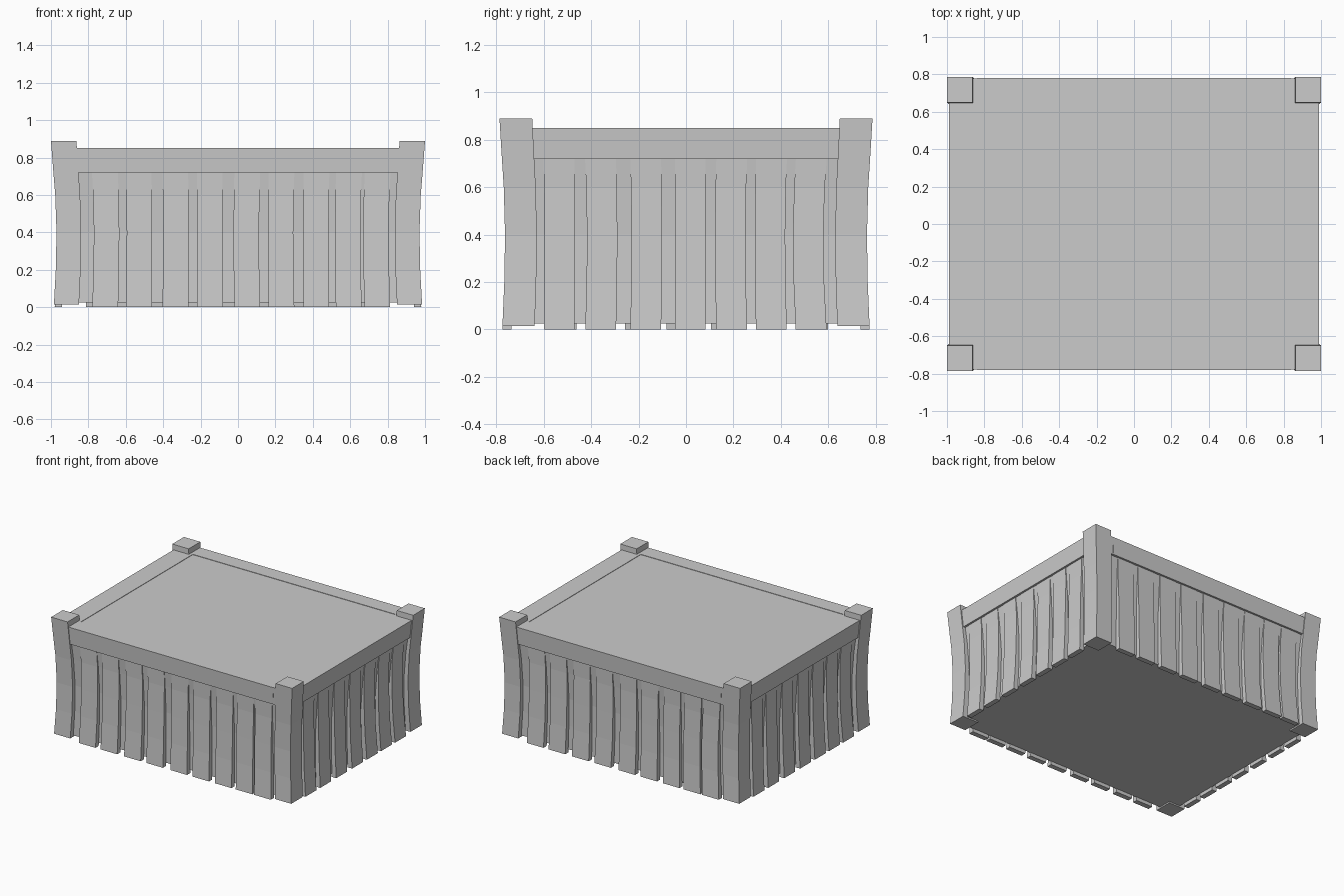
import bpy, random

if "Cube" in bpy.data.objects:
    bpy.data.objects.remove(bpy.data.objects["Cube"])
random.seed(4)

# Height profile: the whole crate pinches in at the middle and flares at the top
PINCH = [(0, 1.0), (.2, .989), (.4, .985), (.6, .992), (.72, 1.002), (.85, 1.012), (.9, 1.016)]


def lerp(table, z):
    for (a, va), (b, vb) in zip(table, table[1:]):
        if z <= b:
            return va + (vb - va) * (z - a) / (b - a)
    return table[-1][1]


def column(name, levels):
    """Stacked rectangles (z, x0, x1, y0, y1) skinned into a closed solid."""
    verts, faces = [], []
    for z, x0, x1, y0, y1 in levels:
        p = lerp(PINCH, z)
        verts += [(x * p, y * p, z) for x, y in ((x0, y0), (x1, y0), (x1, y1), (x0, y1))]
    for i in range(len(levels) - 1):
        a = 4 * i
        for j in range(4):
            k = (j + 1) % 4
            faces.append((a + j, a + k, a + 4 + k, a + 4 + j))
    n = len(verts)
    faces += [(3, 2, 1, 0), (n - 4, n - 3, n - 2, n - 1)]
    me = bpy.data.meshes.new(name)
    me.from_pydata(verts, [], faces)
    ob = bpy.data.objects.new(name, me)
    bpy.context.collection.objects.link(ob)
    return ob


# Surface positions of the x walls by height; y walls sit .206 further in
INNER = [(0, .945), (.4, .95), (.6, .957), (.74, .961)]
OUTER = [(0, .98), (.4, .976), (.6, .967), (.74, .962)]
Y_IN = .206
ZS = (.2, .4, .6, .74)

# Inner body behind the planks, with a raised floor
column("inner_body", [(z, -lerp(INNER, z), lerp(INNER, z), -lerp(INNER, z) + Y_IN, lerp(INNER, z) - Y_IN)
                      for z in (.025,) + ZS])

# Lid panel inside the rim
column("lid_panel", [(.74, -.84, .84, -.67, .67), (.847, -.84, .84, -.67, .67)])

# Corner posts
for sx in (-1, 1):
    for sy in (-1, 1):
        xs = sorted((sx * .851, sx * .985))
        ys = sorted((sy * .639, sy * .775))
        column("corner_post", [(z, *xs, *ys) for z in (.015, .2, .4, .6, .72, .89)])

# Top rim bars
for s in (-1, 1):
    xs = sorted((s * .83, s * .977))
    ys = sorted((s * .656, s * .771))
    column("side_rim", [(z, *xs, -.77, .77) for z in (.72, .85)])
    column("long_rim", [(z, -.83, .83, *ys) for z in (.72, .85)])


def plank(name, c, w, s, along_x):
    levels = []
    wob = random.uniform(-.006, .006)
    for z in (0,) + ZS:
        off = wob * (1 - ((z - .37) / .37) ** 2)
        run = (c - w / 2 + off, c + w / 2 + off)
        o = lerp(OUTER, z)
        if along_x:
            o -= Y_IN
        depth = sorted((s * (o - .038), s * o))
        levels.append((z, *run, *depth) if along_x else (z, *depth, *run))
    column(name, levels)


# Wall planks: nine on the long sides, seven on the short sides
for s in (-1, 1):
    for c in (-.71, -.53, -.335, -.15, .05, .232, .418, .592, .745):
        plank("long_side_plank", -s * c, .138, s, True)
    for c in (-.535, -.36, -.17, .018, .193, .36, .528):
        plank("short_side_plank", s * c, .13, s, False)
